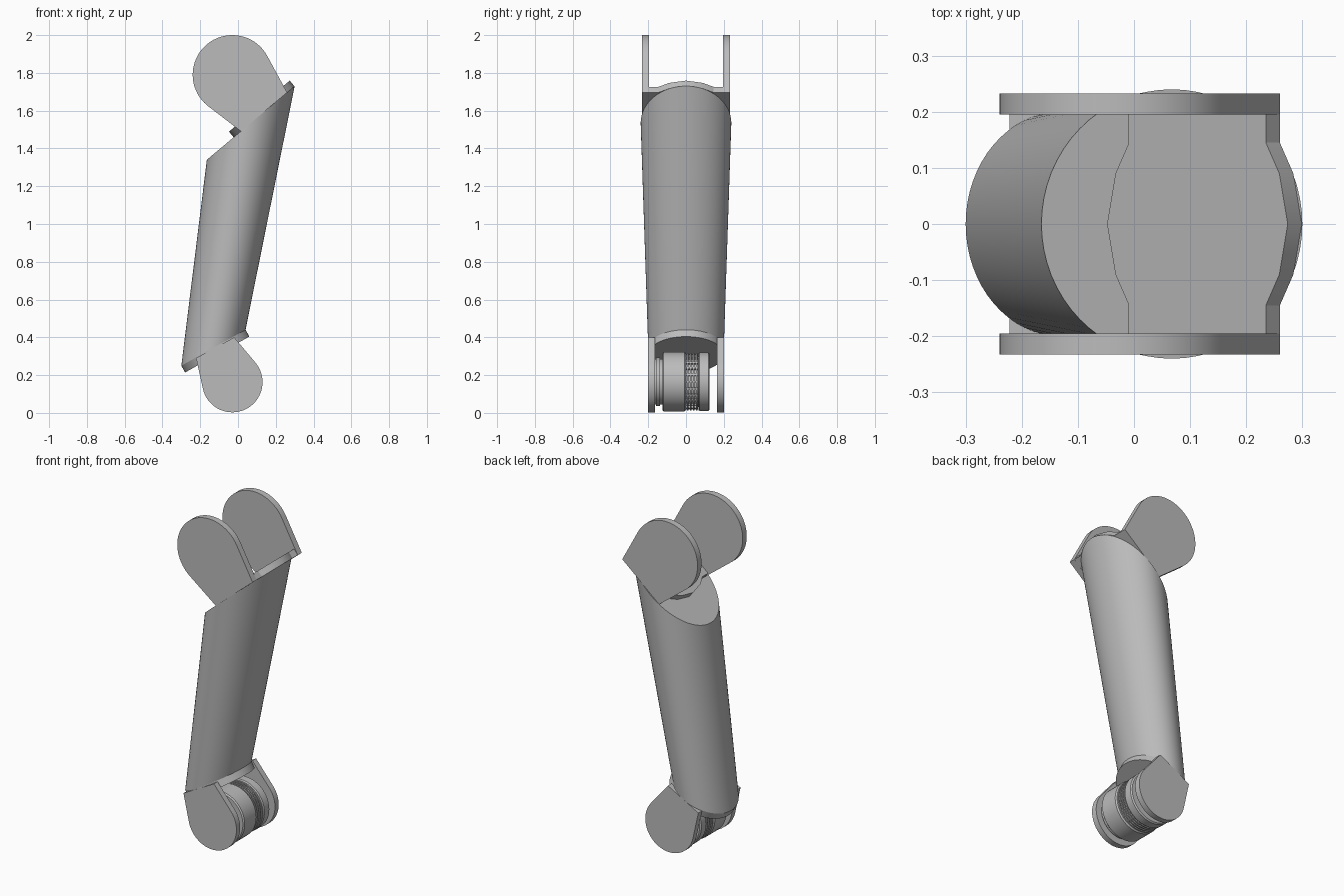
import bpy, bmesh, math
from mathutils import Vector, Matrix
from mathutils.geometry import convex_hull_2d

cube = bpy.data.objects.get("Cube")
if cube:
    bpy.data.objects.remove(cube, do_unlink=True)

grey = bpy.data.materials.new("plain grey")
grey.use_nodes = True
grey.diffuse_color = (0.5, 0.5, 0.5, 1)
grey.node_tree.nodes["Principled BSDF"].inputs["Base Color"].default_value = (0.5, 0.5, 0.5, 1)


def finish(name, bm):
    bmesh.ops.recalc_face_normals(bm, faces=bm.faces)
    mesh = bpy.data.meshes.new(name)
    bm.to_mesh(mesh)
    bm.free()
    mesh.materials.append(grey)
    ob = bpy.data.objects.new(name, mesh)
    bpy.context.collection.objects.link(ob)
    bpy.ops.object.select_all(action='DESELECT')
    ob.select_set(True)
    bpy.context.view_layer.objects.active = ob
    bpy.ops.object.shade_smooth_by_angle(angle=math.radians(30))
    return ob


def loft(name, rings):
    """Skin a list of equal rings of points and cap both ends."""
    bm = bmesh.new()
    rows = [[bm.verts.new(p) for p in ring] for ring in rings]
    n = len(rows[0])
    for a, b in zip(rows, rows[1:]):
        for i in range(n):
            j = (i + 1) % n
            bm.faces.new((a[i], a[j], b[j], b[i]))
    bm.faces.new(rows[0])
    bm.faces.new(rows[-1])
    return finish(name, bm)


def circle(cx, cy, rx, ry, n=64):
    return [(cx + rx * math.cos(math.tau * i / n), cy + ry * math.sin(math.tau * i / n))
            for i in range(n)]


def top_plane(x):
    return 1.535 + 0.839 * (x - 0.0675)


def bottom_plane(x):
    return 0.345 + 0.559 * (x + 0.13)


def slab(name, outline, plane, offset):
    """Flat plate lying on a slanted plane."""
    base = [Vector((x, y, plane(x))) for x, y in outline]
    return loft(name, [base, [p + Vector(offset) for p in base]])


def lug(name, centre, radius, corners, y0, y1):
    """Rounded ear: a disc hulled with its base corners."""
    pts = circle(*centre, radius, radius) + corners
    pts = [pts[i] for i in convex_hull_2d([Vector(p) for p in pts])]
    return loft(name, [[(x, y, z) for x, z in pts] for y in (y0, y1)])


def turned(name, profile, n=48):
    """Solid turned about the lower joint axis."""
    return loft(name, [[(x, y, z) for x, z in circle(-0.03, 0.165, r, r, n)]
                       for y, r in profile])


# Tapered tube with slanted ends
lower = circle(-0.13, 0, 0.17, 0.2)
upper = circle(0.0675, 0, 0.2325, 0.24)
loft("arm_tube", [[(x, y, bottom_plane(x)) for x, y in lower],
                  [(x, y, top_plane(x)) for x, y in upper]])

# Upper clevis: plate with bulged ends and two ears
top_offset = (-0.025, 0, 0.03)
slab("upper_plate", [(0.015, -0.215), (0.26, -0.215), (0.26, 0.215), (0.015, 0.215)],
     top_plane, top_offset)
half = [(0.26, -0.145), (0.284, -0.09), (0.299, 0), (0.284, 0.09), (0.26, 0.145)]
bulge = half + [(0.276 - x, -y) for x, y in half]
slab("upper_plate_bulge", bulge, top_plane, top_offset)
top_corners = [(0.26, 1.696), (0.235, 1.726), (-0.01, 1.52), (0.015, 1.491)]
for side, name in ((-1, "upper_right_ear"), (1, "upper_left_ear")):
    lug(name, (-0.03, 1.79), 0.21, top_corners, side * 0.195, side * 0.233)

# Lower clevis: oval plate and two ears
slab("lower_plate", lower, bottom_plane, (0.02, 0, -0.036))
low_corners = [(-0.21, 0.25), (-0.222, 0.29), (-0.02, 0.4), (0.0, 0.368)]
for side, name in ((-1, "lower_right_ear"), (1, "lower_left_ear")):
    lug(name, (-0.03, 0.163), 0.16, low_corners, side * 0.165, side * 0.2)

# Joint motor between the lower ears
turned("motor_body", [(-0.166, 0.12), (-0.125, 0.12), (-0.125, 0.15), (-0.118, 0.157),
                      (-0.008, 0.157), (0, 0.15), (0, 0.135), (0.065, 0.135),
                      (0.065, 0.15), (0.072, 0.155), (0.118, 0.155), (0.125, 0.148)])
turned("motor_collar", [(-0.158, 0.128), (-0.138, 0.128)])
for i in range(4):
    y = 0.008 + 0.016 * i
    turned(f"cooling_fin_{i + 1}", [(y - 0.004, 0.153), (y + 0.004, 0.153)])

# Small ribs crossing the cooling fins
bm = bmesh.new()
for i in range(24):
    m = (Matrix.Translation((-0.03, 0.0325, 0.165)) @ Matrix.Rotation(math.tau * i / 24, 4, 'Y')
         @ Matrix.Translation((0, 0, 0.138)) @ Matrix.Diagonal((0.01, 0.064, 0.018, 1)))
    bmesh.ops.create_cube(bm, size=1, matrix=m)
finish("fin_ribs", bm)
